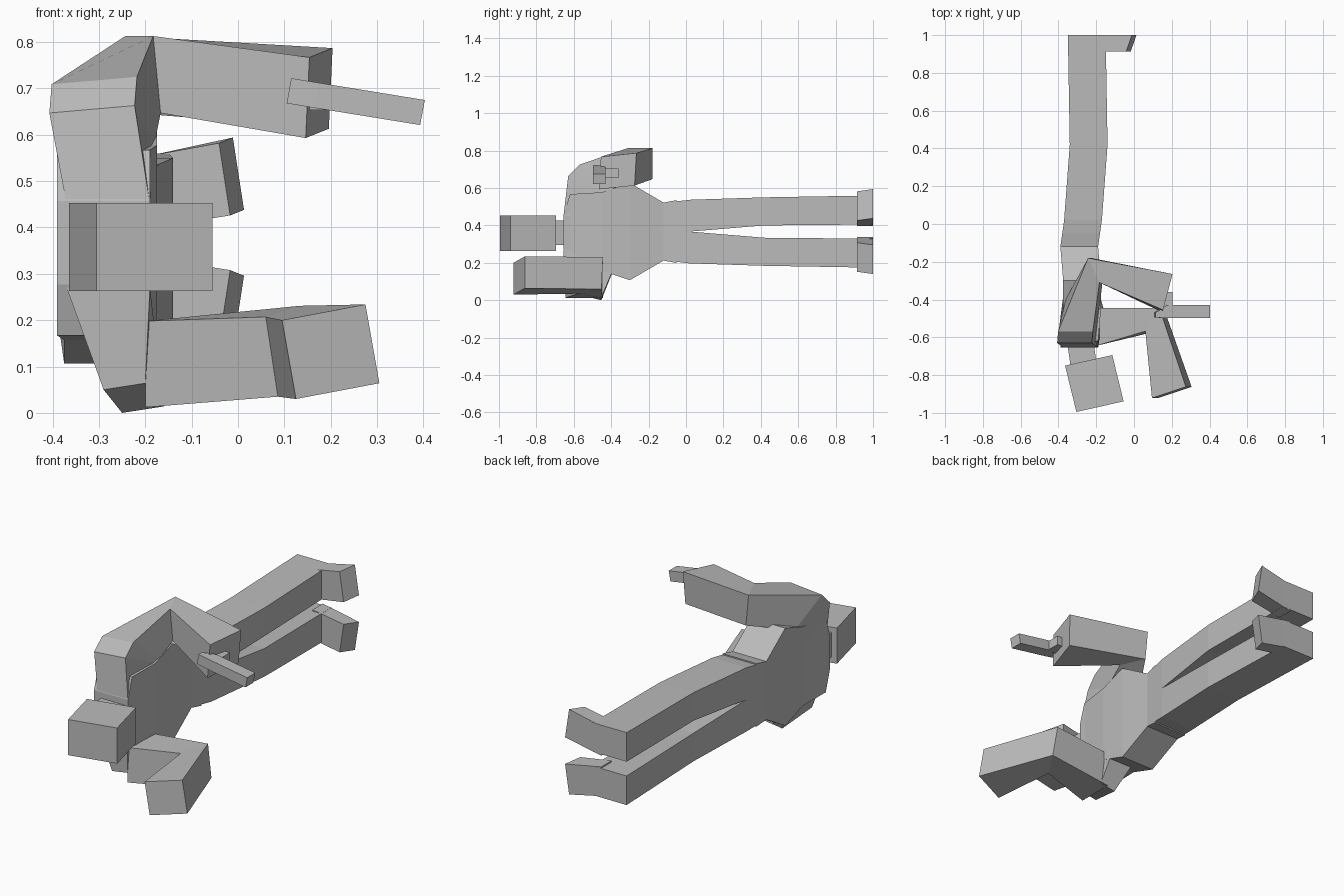
import bpy
import bmesh
from mathutils import Vector

cube = bpy.data.objects.get("Cube")
if cube:
    bpy.data.objects.remove(cube, do_unlink=True)

grey = bpy.data.materials.new("plain_grey")
grey.use_nodes = True
colour = (.5, .5, .5, 1)
grey.diffuse_color = colour
shader = grey.node_tree.nodes["Principled BSDF"]
shader.inputs["Base Color"].default_value = colour

X, Y, Z = Vector((1, 0, 0)), Vector((0, 1, 0)), Vector((0, 0, 1))
MIDDLE = .367  # height of the body's own plane of symmetry
DEPTH = .2     # thickness of the trunk and legs from back to front


def ring(centre, side, up):
    """Four corners around a centre, from two half-width vectors."""
    centre, side, up = Vector(centre), Vector(side), Vector(up)
    return [centre - side + up, centre + side + up,
            centre + side - up, centre - side - up]


def station(y, front, low, high):
    """Upright rectangle across the body, heights taken from the middle."""
    centre = (front - DEPTH / 2, y, MIDDLE + (low + high) / 2)
    return ring(centre, X * DEPTH / 2, Z * (high - low) / 2)


def loft(name, rings, mirrored=False):
    """Skin a chain of rings and cap both ends."""
    bm = bmesh.new()
    loops = []
    for corners in rings:
        loop = [bm.verts.new(corner) for corner in corners]
        if mirrored:
            for vert in loop:
                vert.co.z = 2 * MIDDLE - vert.co.z
        loops.append(loop)
    for near, far in zip(loops, loops[1:]):
        for i in range(4):
            bm.faces.new((near[i - 1], near[i], far[i], far[i - 1]))
    bm.faces.new(loops[0])
    bm.faces.new(loops[-1])
    bmesh.ops.recalc_face_normals(bm, faces=bm.faces)
    mesh = bpy.data.meshes.new(name)
    bm.to_mesh(mesh)
    bm.free()
    mesh.materials.append(grey)
    obj = bpy.data.objects.new(name, mesh)
    bpy.context.collection.objects.link(obj)


def beam(name, start, end, side, up):
    """Straight block with one constant section."""
    loft(name, [ring(start, side, up), ring(end, side, up)])


# Torso: neck base, shoulders, wide waist, hips
trunk = [(-.655, -.19, .09), (-.62, -.19, .2), (-.45, -.175, .21),
         (-.3, -.175, .26), (-.12, -.19, .155), (-.05, -.18, .168)]
loft("torso", [station(y, front, -half, half) for y, front, half in trunk])

# Neck and tilted box head
beam("neck", (-.265, -.76, .36), (-.285, -.62, .36), side=.07 * X, up=.065 * Z)
beam("head", (-.24, -.722, .358), (-.18, -.967, .358),
     side=(.125, .028, 0), up=.095 * Z)

# Legs and feet, mirrored about the body's middle plane
leg = [(-.12, -.19, 0, .153), (.02, -.17, 0, .17),
       (.42, -.14, .033, .183), (1, -.15, .038, .193)]
for side_name, mirrored in (("left", False), ("right", True)):
    loft(side_name + "_leg", [station(*numbers) for numbers in leg], mirrored)
    loft(side_name + "_foot", [
        ring((-.2, .956, .475), side=.043 * Y, up=.078 * Z),
        ring((-.014, .957, .51), side=(.015, .043, .006), up=(-.012, 0, .078)),
    ], mirrored)

# Raised arm: torso side, shoulder, elbow, end of the forearm
loft("left_arm", [
    ring((-.28, -.5, .45), side=.09 * X, up=-.155 * Y),
    ring((-.295, -.53, .61), side=(.092, 0, .008), up=(-.02, -.1, .045)),
    ring((-.29, -.485, .65), side=(.092, 0, .008), up=(-.02, -.085, .067)),
    ring((-.205, -.245, .73), side=(.03, -.065, 0), up=(-.008, 0, .083)),
    ring((.175, -.365, .69), side=(-.025, -.095, -.01), up=(.004, .005, .087)),
])

# Lower shoulder, then the bent arm resting on the ground
loft("right_shoulder", [
    ring((-.28, -.5, .27), side=.09 * X, up=-.155 * Y),
    ring((-.225, -.55, .032), side=(.045, 0, .007), up=(-.02, -.097, .025)),
])
loft("right_arm", [
    ring((-.2, -.545, .105), side=.1 * Y, up=.093 * Z),
    ring((.11, -.51, .133), side=(.037, .062, .012), up=(-.013, .004, .086)),
    ring((.2, -.892, .132), side=(.09, .03, .017), up=(-.015, 0, .085)),
])

# Slim held bar with a short grip against the end of the forearm
loft("held_bar", [
    ring((.11, -.482, .695), side=.013 * Y, up=(.005, 0, .027)),
    ring((.17, -.464, .685), side=.034 * Y, up=(.005, 0, .027)),
    ring((.398, -.464, .648), side=.034 * Y, up=(.005, 0, .027)),
])
beam("bar_grip", (.175, -.44, .678), (.175, -.36, .678),
     side=.03 * X, up=.025 * Z)
